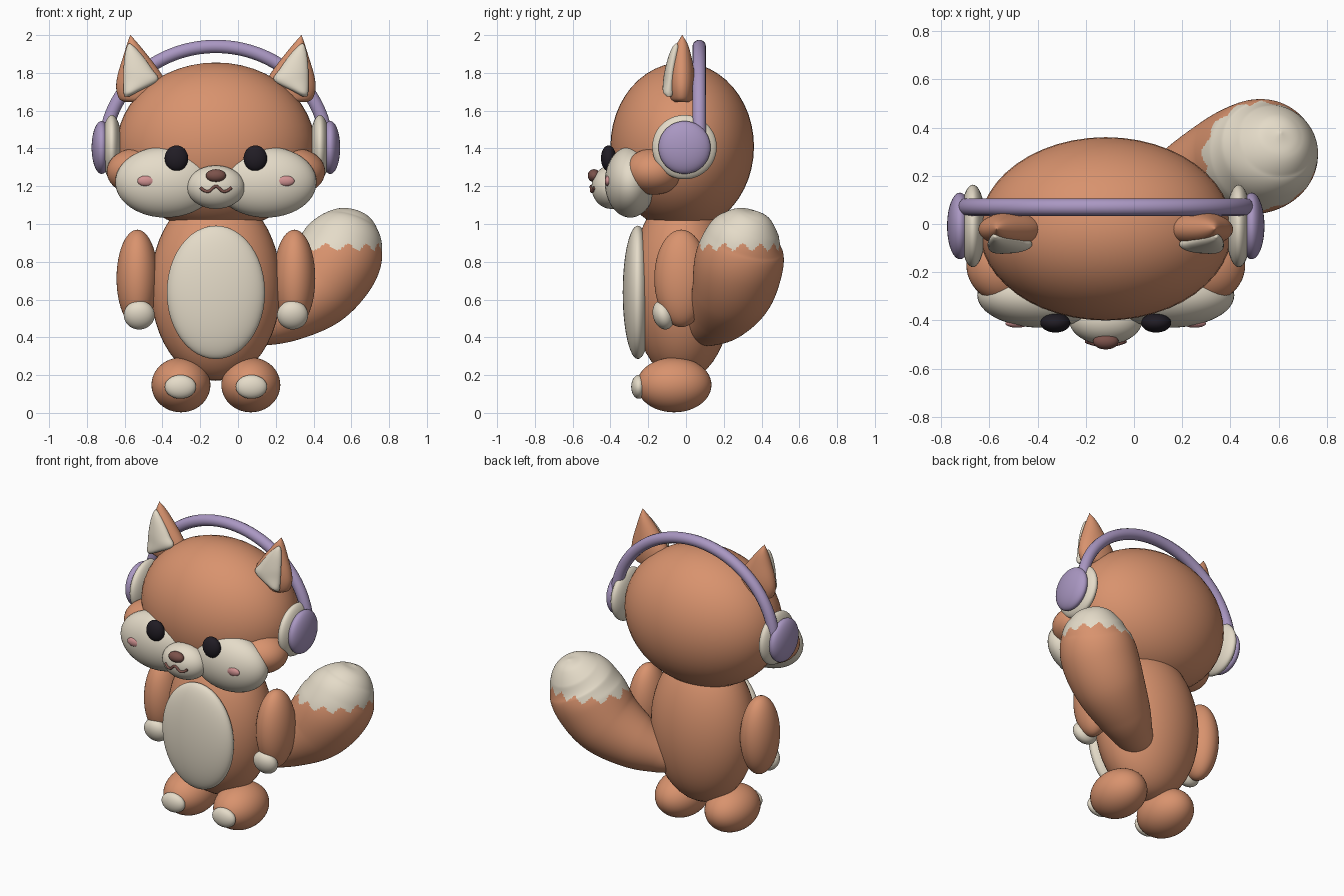
import bpy, bmesh, math
from mathutils import Vector

if "Cube" in bpy.data.objects:
    bpy.data.objects.remove(bpy.data.objects["Cube"])

CX = -0.117  # symmetry axis of the figure (the tail offsets it from x = 0)


def mat(name, r, g, b):
    m = bpy.data.materials.new(name)
    m.diffuse_color = (r, g, b, 1)
    m.use_nodes = True
    m.node_tree.nodes["Principled BSDF"].inputs["Base Color"].default_value = m.diffuse_color
    return m


ORANGE = mat("orange_fur", 0.69, 0.29, 0.155)
CREAM = mat("cream_fur", 0.78, 0.71, 0.58)
PURPLE = mat("purple_plastic", 0.40, 0.31, 0.54)
DARK = mat("dark_eye", 0.015, 0.012, 0.018)
BROWN = mat("brown_nose", 0.20, 0.085, 0.07)
PINK = mat("pink_blush", 0.64, 0.29, 0.29)


def finish(name, bm, *mats):
    bmesh.ops.recalc_face_normals(bm, faces=bm.faces)
    for f in bm.faces:
        f.smooth = True
    me = bpy.data.meshes.new(name)
    bm.to_mesh(me)
    bm.free()
    for m in mats:
        me.materials.append(m)
    ob = bpy.data.objects.new(name, me)
    bpy.context.collection.objects.link(ob)
    return ob


def ball(name, c, r, m, rot=(0, 0, 0)):
    bm = bmesh.new()
    bmesh.ops.create_uvsphere(bm, u_segments=48, v_segments=24, radius=1)
    ob = finish(name, bm, m)
    ob.location, ob.scale, ob.rotation_euler = c, r, rot
    return ob


def pair(name, c, r, m, rot=(0, 0, 0)):
    ball(name + "_left", c, r, m, rot)
    ball(name + "_right", (2 * CX - c[0], c[1], c[2]), r, m, (rot[0], -rot[1], -rot[2]))


def spline(pts, n):
    """Catmull-Rom samples through rows of numbers."""
    rows = [Vector(p) for p in pts]
    ext = [2 * rows[0] - rows[1]] + rows + [2 * rows[-1] - rows[-2]]
    out = []
    for i in range(1, len(ext) - 2):
        a, b, c, d = ext[i - 1:i + 3]
        for k in range(n):
            t = k / n
            out.append(0.5 * (2 * b + (c - a) * t + (2 * a - 5 * b + 4 * c - d) * t * t
                              + (3 * b - a - 3 * c + d) * t ** 3))
    return out + [rows[-1]]


def loft(pts, n, seg, ref=None):
    """Skin ellipses along rows (x, y, z, ra, rb); level rings unless ref is given."""
    rows = spline(pts, n)
    cs = [Vector(r[:3]) for r in rows]
    bm = bmesh.new()
    rings = []
    for i, r in enumerate(rows):
        u, v = Vector((1, 0, 0)), Vector((0, 1, 0))
        if ref:
            t = (cs[min(i + 1, len(cs) - 1)] - cs[max(i - 1, 0)]).normalized()
            u = (Vector(ref) - t * t.dot(Vector(ref))).normalized()
            v = t.cross(u)
        ra, rb = max(r[3], 0.001), max(r[4], 0.001)
        rings.append([bm.verts.new(cs[i] + u * ra * math.cos(2 * math.pi * k / seg)
                                   + v * rb * math.sin(2 * math.pi * k / seg))
                      for k in range(seg)])
    for a, b in zip(rings, rings[1:]):
        for k in range(seg):
            j = (k + 1) % seg
            bm.faces.new((a[k], a[j], b[j], b[k]))
    bm.faces.new(rings[0])
    bm.faces.new(rings[-1])
    return bm


def tube(name, pts, radius, m):
    cu = bpy.data.curves.new(name, 'CURVE')
    cu.dimensions = '3D'
    cu.bevel_depth = radius
    cu.bevel_resolution = 5
    cu.use_fill_caps = True
    s = cu.splines.new('POLY')
    s.points.add(len(pts) - 1)
    for p, q in zip(s.points, pts):
        p.co = (*q, 1)
    s.use_smooth = True
    cu.materials.append(m)
    bpy.context.collection.objects.link(bpy.data.objects.new(name, cu))


# Head and torso
ball("head", (CX, -0.02, 1.41), (0.525, 0.38, 0.445), ORANGE)
ball("body", (CX, -0.02, 0.67), (0.345, 0.27, 0.50), ORANGE)
ball("belly_patch", (CX, -0.255, 0.638), (0.26, 0.08, 0.353), CREAM)

# Limbs
pair("arm", (-0.533, -0.025, 0.712), (0.11, 0.143, 0.258), ORANGE)
pair("hand", (-0.523, -0.12, 0.518), (0.082, 0.055, 0.078), CREAM, (0.3, 0, 0))
pair("foot", (-0.302, -0.063, 0.148), (0.156, 0.198, 0.145), ORANGE)
pair("toe_pad", (-0.305, -0.25, 0.138), (0.083, 0.04, 0.063), CREAM)

# Face
pair("side_cheek", (-0.535, -0.17, 1.278), (0.16, 0.155, 0.123), ORANGE)
pair("cheek", (-0.382, -0.295, 1.222), (0.268, 0.135, 0.188), CREAM)
pair("blush", (-0.485, -0.412, 1.228), (0.048, 0.018, 0.028), PINK)
pair("eye", (-0.326, -0.41, 1.348), (0.062, 0.04, 0.068), DARK)
ball("muzzle", (CX, -0.395, 1.195), (0.153, 0.105, 0.115), CREAM)
ball("nose", (CX, -0.487, 1.256), (0.053, 0.033, 0.034), BROWN)
mouth = spline([(-0.082, -0.486, 1.192), (-0.06, -0.494, 1.176), (-0.035, -0.5, 1.174),
                (0, -0.502, 1.2), (0.035, -0.5, 1.174), (0.06, -0.494, 1.176),
                (0.082, -0.486, 1.192)], 6)
tube("mouth", [(CX + p[0], p[1], p[2]) for p in mouth], 0.008, BROWN)

# Ears: rows of (z, x_outer, x_inner, y_centre, y_half)
EAR = [(1.645, -0.60, -0.38, -0.022, 0.045), (1.665, -0.63, -0.36, -0.022, 0.062),
       (1.72, -0.645, -0.37, -0.022, 0.07), (1.79, -0.637, -0.402, -0.022, 0.068),
       (1.88, -0.61, -0.468, -0.022, 0.052), (1.95, -0.588, -0.525, -0.02, 0.03),
       (2.0, -0.571, -0.569, -0.02, 0.001)]
INNER = [(1.675, -0.60, -0.575, -0.09, 0.012), (1.70, -0.606, -0.53, -0.092, 0.03),
         (1.76, -0.607, -0.425, -0.085, 0.036), (1.82, -0.606, -0.455, -0.078, 0.033),
         (1.89, -0.60, -0.505, -0.065, 0.027), (1.935, -0.59, -0.545, -0.055, 0.018),
         (1.955, -0.58, -0.57, -0.052, 0.004)]
for side, s in (("left", 1), ("right", -1)):
    for name, rows, m in (("ear", EAR, ORANGE), ("inner_ear", INNER, CREAM)):
        pts = [(CX + s * ((a + b) / 2 - CX), y, z, (b - a) / 2, h) for z, a, b, y, h in rows]
        finish(f"{name}_{side}", loft(pts, 5, 32), m)

# Headphones
pair("ear_cushion", (-0.668, -0.008, 1.407), (0.054, 0.171, 0.170), CREAM)
pair("ear_cup", (-0.722, -0.008, 1.405), (0.053, 0.138, 0.140), PURPLE)
band = []
for i in range(65):
    a = math.pi * i / 64
    band.append((CX + 0.587 * math.cos(a), 0.07, 1.40 + 0.54 * math.sin(a)))
tube("headband", band, 0.036, PURPLE)

# Tail with a zigzag cream tip
TAIL = [(0.02, 0.09, 0.45, 0.09), (0.11, 0.125, 0.475, 0.125), (0.25, 0.19, 0.545, 0.175),
        (0.41, 0.25, 0.66, 0.22), (0.515, 0.282, 0.80, 0.235), (0.563, 0.31, 0.91, 0.212),
        (0.59, 0.345, 0.99, 0.16), (0.605, 0.37, 1.045, 0.09), (0.61, 0.378, 1.068, 0.001)]
bm = loft([(*p, p[3]) for p in TAIL], 14, 144, (-0.4, 0.9, 0))
for f in bm.faces:
    c = f.calc_center_median()
    turn = math.atan2(c.y - 0.30, c.x - 0.555) / (2 * math.pi) * 13
    if c.z > 0.855 + 0.09 * abs(turn % 1 - 0.5):
        f.material_index = 1
finish("tail", bm, ORANGE, CREAM)
